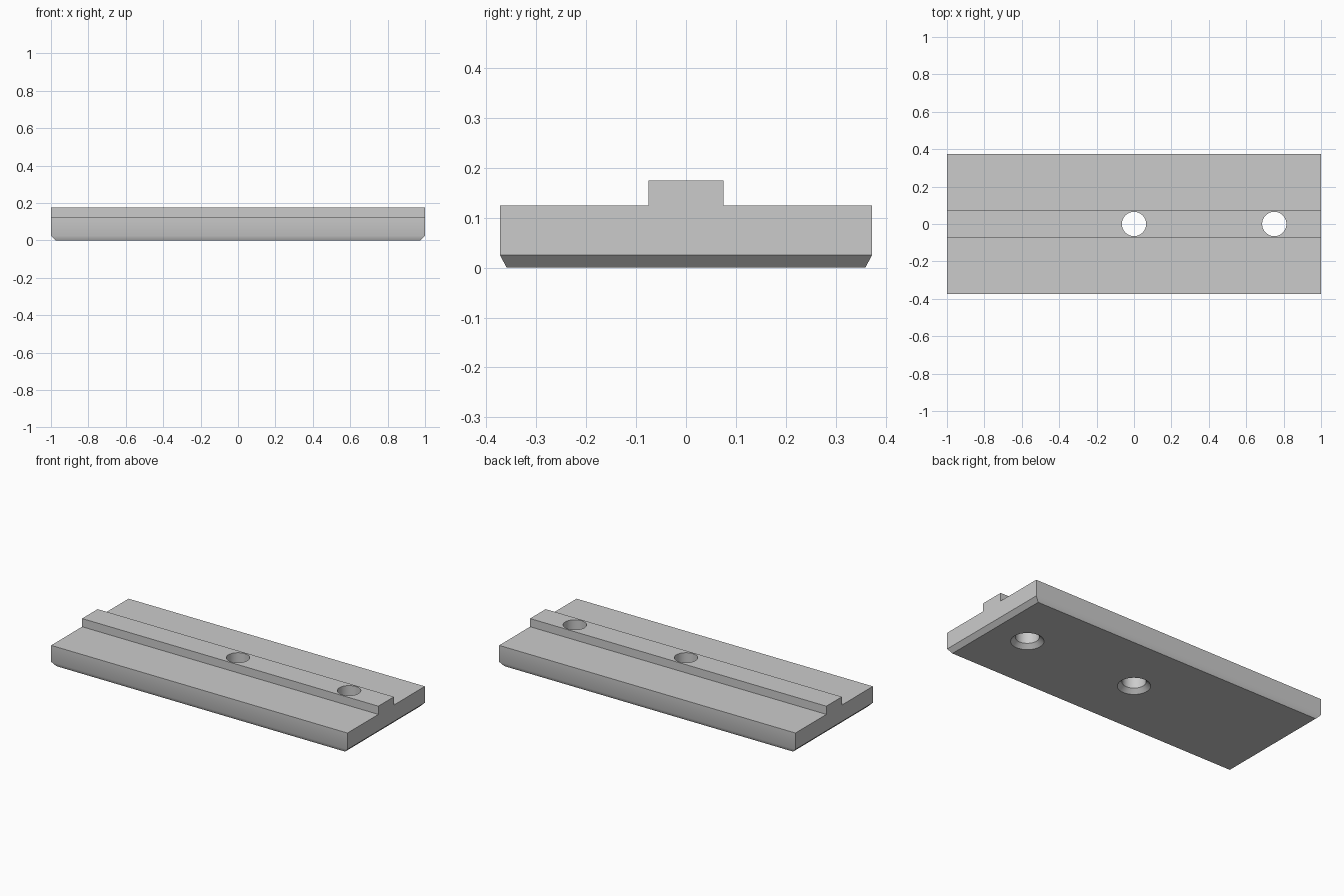
import bpy, bmesh, math
from mathutils import Vector

cube = bpy.data.objects.get("Cube")
if cube:
    bpy.data.objects.remove(cube, do_unlink=True)

LENGTH, HALF_W, TOP = 2.0, 0.373, 0.125
RIB_W, RIB_TOP, CHAMFER = 0.075, 0.175, 0.025
HOLE_R, SINK_R = 0.065, 0.09

grey = bpy.data.materials.new("plain grey")
grey.use_nodes = True
colour = (0.6, 0.6, 0.6, 1)
grey.diffuse_color = colour
grey.node_tree.nodes["Principled BSDF"].inputs["Base Color"].default_value = colour


def make_object(name, bm):
    bmesh.ops.recalc_face_normals(bm, faces=bm.faces)
    mesh = bpy.data.meshes.new(name)
    bm.to_mesh(mesh)
    bm.free()
    mesh.materials.append(grey)
    obj = bpy.data.objects.new(name, mesh)
    bpy.context.collection.objects.link(obj)
    return obj


# Plate with raised rib: one cross-section extruded along x
half = [(HALF_W, CHAMFER), (HALF_W, TOP), (RIB_W, TOP), (RIB_W, RIB_TOP)]
section = half + [(-y, z) for y, z in reversed(half)]
bm = bmesh.new()
end = bm.faces.new([bm.verts.new((-LENGTH / 2, y, z)) for y, z in section])
ext = bmesh.ops.extrude_face_region(bm, geom=[end], use_keep_orig=True)
moved = [v for v in ext["geom"] if isinstance(v, bmesh.types.BMVert)]
bmesh.ops.translate(bm, verts=moved, vec=(LENGTH, 0, 0))

# Tapered underside edge, steeper on the long sides
bottom = next(f for f in bm.faces if all(v.co.z < CHAMFER + 0.001 for v in f.verts))
ext = bmesh.ops.extrude_discrete_faces(bm, faces=[bottom])
for v in ext["faces"][0].verts:
    v.co -= Vector((math.copysign(CHAMFER, v.co.x), math.copysign(0.0135, v.co.y), CHAMFER))
plate = make_object("rail_plate", bm)

# Two through holes, flared at the underside
for i, x in enumerate((0, 0.75)):
    bm = bmesh.new()
    rings = []
    for r, z in ((SINK_R + CHAMFER, -CHAMFER), (HOLE_R, CHAMFER), (HOLE_R, 0.3)):
        ring = bmesh.ops.create_circle(bm, segments=48, radius=r)["verts"]
        bmesh.ops.translate(bm, verts=ring, vec=(x, 0, z))
        rings.append(ring)
    for a, b in zip(rings, rings[1:]):
        for k in range(len(a)):
            n = (k + 1) % len(a)
            bm.faces.new((a[k], a[n], b[n], b[k]))
    bm.faces.new(rings[0])
    bm.faces.new(rings[-1])
    cutter = make_object(f"hole_cutter_{i + 1}", bm)
    cutter.hide_render = True
    cutter.hide_set(True)
    cut = plate.modifiers.new(f"hole_{i + 1}", 'BOOLEAN')
    cut.operation = 'DIFFERENCE'
    cut.solver = 'EXACT'
    cut.object = cutter

# Apply the cuts, then soften only the shallow edges
bpy.ops.object.select_all(action='DESELECT')
plate.select_set(True)
bpy.context.view_layer.objects.active = plate
for name in [m.name for m in plate.modifiers]:
    bpy.ops.object.modifier_apply(modifier=name)
for obj in [o for o in bpy.data.objects if o.name.startswith("hole_cutter")]:
    bpy.data.objects.remove(obj, do_unlink=True)
bpy.ops.object.shade_smooth_by_angle(angle=math.radians(30))
